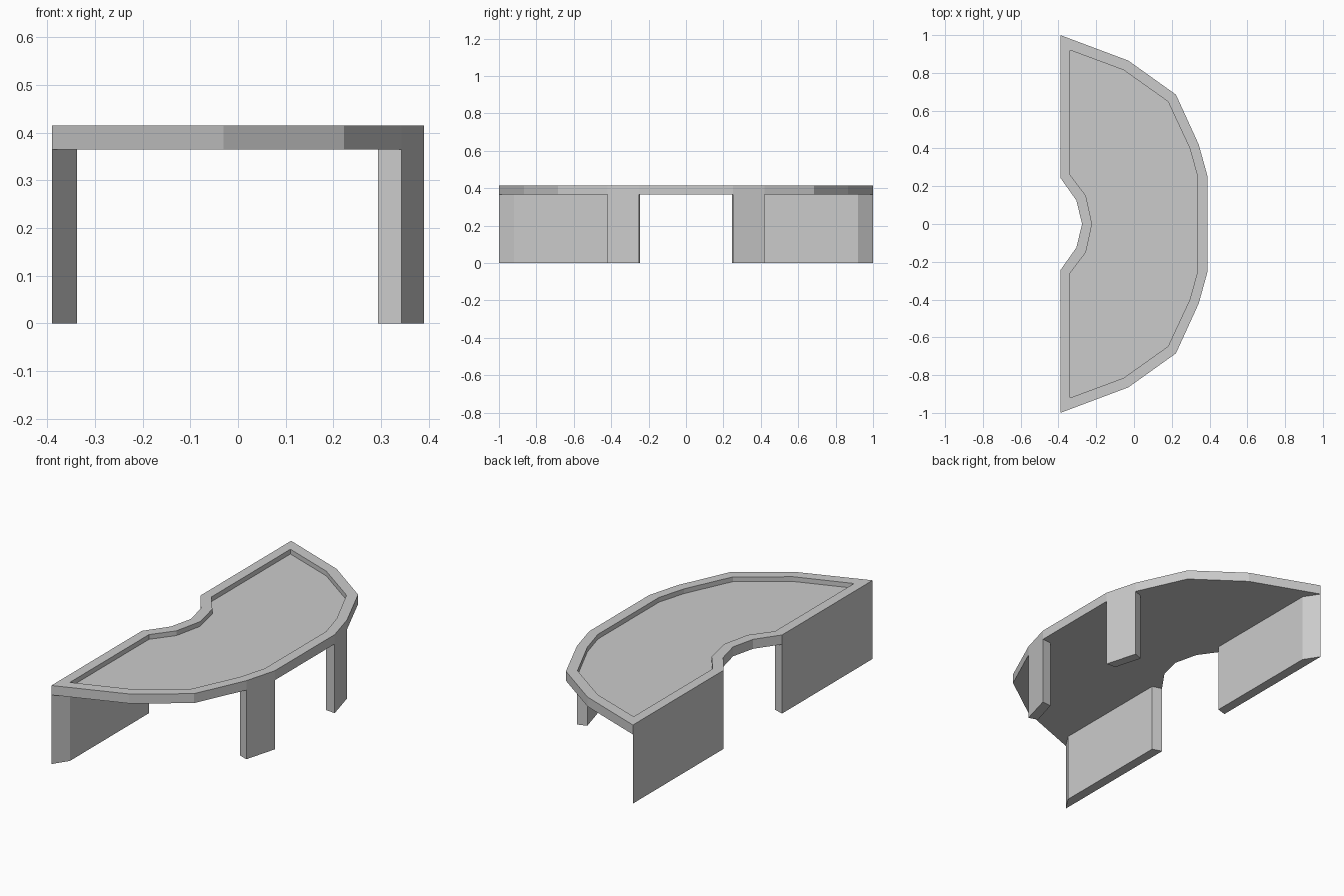
import bpy
import bmesh

if "Cube" in bpy.data.objects:
    bpy.data.objects.remove(bpy.data.objects["Cube"])

Z_UNDER, Z_FLOOR, Z_TOP = 0.365, 0.39, 0.415

# Half outlines (y >= 0), from notch centre round to the curved front edge
OUTER = [(-0.275, 0), (-0.305, 0.125), (-0.39, 0.245), (-0.39, 1.0),
         (-0.03, 0.865), (0.222, 0.685), (0.343, 0.42), (0.39, 0.25)]
INNER = [(-0.222, 0), (-0.255, 0.15), (-0.338, 0.26), (-0.338, 0.92),
         (-0.055, 0.815), (0.18, 0.648), (0.294, 0.403), (0.336, 0.255)]


def mirror(half):
    return half + [(x, -y) for x, y in reversed(half[1:])]


outer, inner = mirror(OUTER), mirror(INNER)
n = len(outer)
SUPPORTS = {2: "back_panel_left", n - 3: "back_panel_right",
            6: "front_leg_left", n - 7: "front_leg_right"}


def finish(name, bm):
    bmesh.ops.recalc_face_normals(bm, faces=bm.faces)
    mesh = bpy.data.meshes.new(name)
    bm.to_mesh(mesh)
    bm.free()
    bpy.context.collection.objects.link(bpy.data.objects.new(name, mesh))


def ring(bm, pts, z):
    return [bm.verts.new((x, y, z)) for x, y in pts]


# Tabletop: raised rim around a recessed floor, flat underside
bm = bmesh.new()
in_under = ring(bm, inner, Z_UNDER)
loops = [in_under, ring(bm, outer, Z_UNDER), ring(bm, outer, Z_TOP),
         ring(bm, inner, Z_TOP), ring(bm, inner, Z_FLOOR)]
for k, (a, b) in enumerate(zip(loops, loops[1:])):
    for i in range(n):
        if k == 0 and i in SUPPORTS:  # covered by a support
            continue
        j = (i + 1) % n
        bm.faces.new((a[i], a[j], b[j], b[i]))
bm.faces.new(loops[-1])
bm.faces.new(in_under)
finish("tabletop", bm)

# Supports: rim segments extended to the ground, open where they meet the top
for i, name in SUPPORTS.items():
    bm = bmesh.new()
    foot = [outer[i], outer[i + 1], inner[i + 1], inner[i]]
    low, high = ring(bm, foot, 0), ring(bm, foot, Z_UNDER)
    bm.faces.new(low)
    for a in range(4):
        b = (a + 1) % 4
        bm.faces.new((low[a], low[b], high[b], high[a]))
    finish(name, bm)
